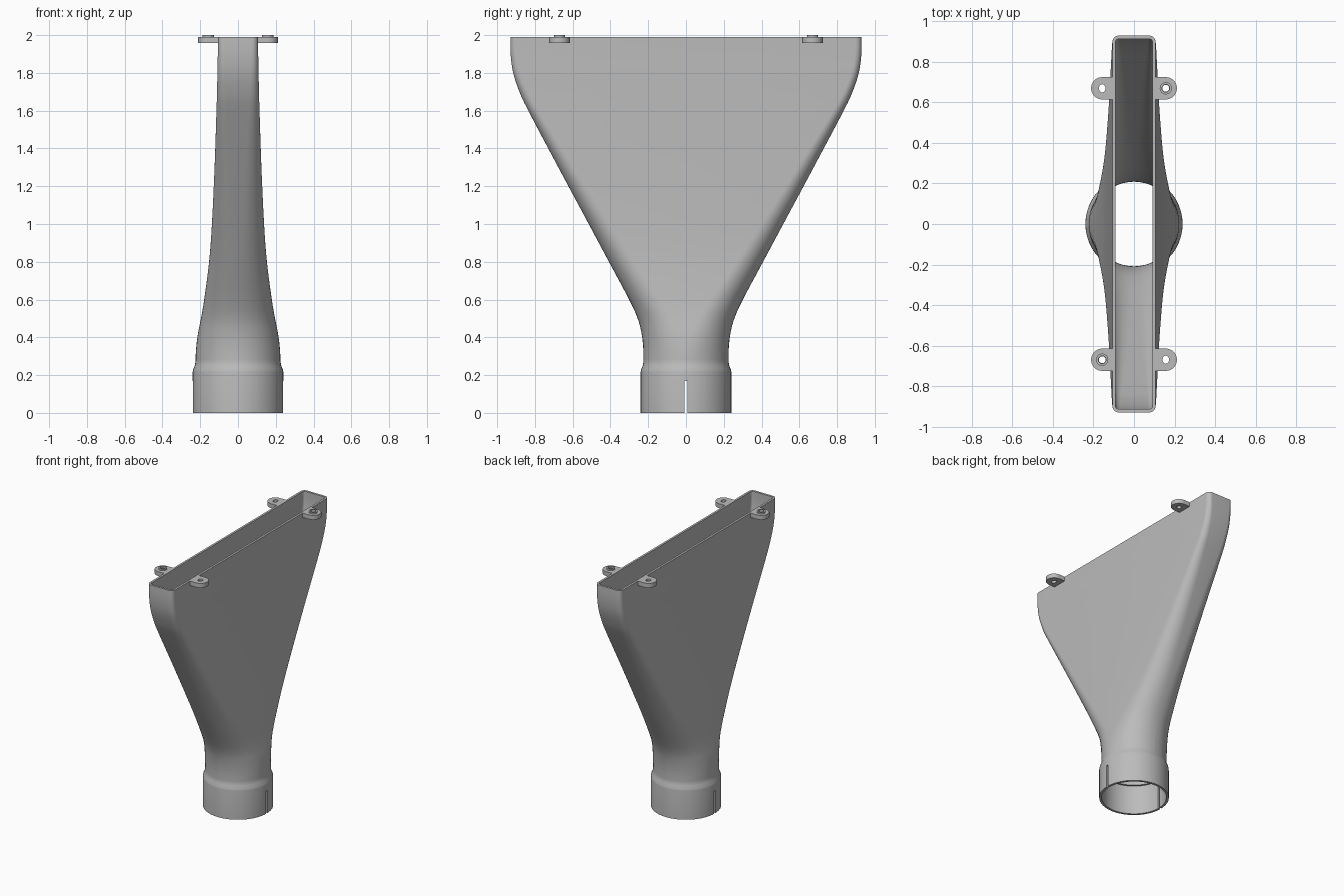
import bpy, bmesh, math

if "Cube" in bpy.data.objects:
    bpy.data.objects.remove(bpy.data.objects["Cube"], do_unlink=True)

grey = bpy.data.materials.new("plain_grey")
grey.use_nodes = True
colour = (0.5, 0.5, 0.5, 1)
grey.diffuse_color = colour
grey.node_tree.nodes["Principled BSDF"].inputs["Base Color"].default_value = colour

WALL = 0.016
TOP = 1.99


def activate(obj):
    bpy.ops.object.select_all(action='DESELECT')
    obj.select_set(True)
    bpy.context.view_layer.objects.active = obj


def add_mesh(name, bm):
    mesh = bpy.data.meshes.new(name)
    bm.to_mesh(mesh)
    bm.free()
    obj = bpy.data.objects.new(name, mesh)
    bpy.context.collection.objects.link(obj)
    mesh.materials.append(grey)
    return obj


def smooth_rows(rows, steps=4):
    """Catmull-Rom through the rows."""
    out = []
    for i in range(len(rows) - 1):
        a, b, c, d = (rows[min(max(i + k, 0), len(rows) - 1)] for k in (-1, 0, 1, 2))
        for s in range(steps):
            t = s / steps
            out.append(tuple(
                0.5 * (2 * q + (r - p) * t + (2 * p - 5 * q + 4 * r - u) * t * t
                       + (3 * q - p - 3 * r + u) * t ** 3)
                for p, q, r, u in zip(a, b, c, d)))
    return out + [rows[-1]]


def section(z, hx, hy, r, segs=12):
    """Rounded rectangle that becomes a circle when hx = hy = r."""
    points = []
    for q, (sx, sy) in enumerate([(1, 1), (-1, 1), (-1, -1), (1, -1)]):
        for k in range(segs + 1):
            a = (q + k / segs) * math.pi / 2
            points.append((sx * (hx - r) + r * math.cos(a), sy * (hy - r) + r * math.sin(a), z))
    return points


# Funnel sections: height, half width, half length, corner radius
funnel = smooth_rows([
    (0.27, 0.225, 0.225, 0.225), (0.34, 0.222, 0.226, 0.22),
    (0.42, 0.212, 0.235, 0.207), (0.5, 0.196, 0.256, 0.19),
    (0.6, 0.179, 0.301, 0.17), (0.8, 0.153, 0.408, 0.14),
    (1.0, 0.138, 0.515, 0.115), (1.3, 0.124, 0.676, 0.085),
    (1.6, 0.114, 0.835, 0.055), (1.7, 0.111, 0.882, 0.047),
    (1.8, 0.109, 0.915, 0.04), (1.9, 0.107, 0.929, 0.035), (TOP, 0.107, 0.93, 0.032)])

# Round collar below the funnel, with a step inside
collar = [(z, r, r, r) for z, r in [(0, 0.24), (0.215, 0.24), (0.23, 0.238), (0.25, 0.229)]]
outer = collar + funnel
inner = [(z, hx - WALL, hy - WALL, max(r - WALL, 0.014)) for z, hx, hy, r in funnel]
socket = [(0.22, 0.209, 0.209, 0.209), (0.22, 0.223, 0.223, 0.223), (0, 0.223, 0.223, 0.223)]
stations = outer + inner[::-1] + socket

bm = bmesh.new()
rings = [[bm.verts.new(p) for p in section(*s)] for s in stations]
for i, ring in enumerate(rings):
    after = rings[(i + 1) % len(rings)]
    for k in range(len(ring)):
        j = (k + 1) % len(ring)
        bm.faces.new((ring[k], ring[j], after[j], after[k]))
bmesh.ops.remove_doubles(bm, verts=bm.verts, dist=1e-5)
bmesh.ops.recalc_face_normals(bm, faces=bm.faces)
body = add_mesh("funnel_body", bm)

# Slots through both sides of the collar
bm = bmesh.new()
bmesh.ops.create_cube(bm, size=1)
cutter = add_mesh("slot_cutter", bm)
cutter.scale = (0.7, 0.014, 0.34)
cutter.hide_render = True
activate(body)
cut = body.modifiers.new("slots", 'BOOLEAN')
cut.object = cutter
cut.operation = 'DIFFERENCE'
cut.solver = 'EXACT'
bpy.ops.object.modifier_apply(modifier=cut.name)
bpy.data.objects.remove(cutter, do_unlink=True)
activate(body)
bpy.ops.object.shade_smooth_by_angle(angle=math.radians(35))


def circle(cx, cy, rx, ry, count=32):
    return [(cx + rx * math.cos(2 * math.pi * k / count),
             cy + ry * math.sin(2 * math.pi * k / count)) for k in range(count)]


def plate(name, outlines, z0, z1):
    """Flat plate with holes, from closed outlines."""
    curve = bpy.data.curves.new(name, 'CURVE')
    curve.dimensions = '2D'
    curve.fill_mode = 'BOTH'
    curve.extrude = (z1 - z0) / 2
    for outline in outlines:
        spline = curve.splines.new('POLY')
        spline.points.add(len(outline) - 1)
        for point, (x, y) in zip(spline.points, outline):
            point.co = (x, y, 0, 1)
        spline.use_cyclic_u = True
    obj = bpy.data.objects.new(name, curve)
    bpy.context.collection.objects.link(obj)
    obj.location.z = (z0 + z1) / 2
    curve.materials.append(grey)
    activate(obj)
    bpy.ops.object.convert(target='MESH')
    bpy.ops.object.shade_smooth_by_angle(angle=math.radians(35))


# Mounting tabs, two of them with a raised ring
for sx, side in ((1, "left"), (-1, "right")):
    for sy, end in ((1, "back"), (-1, "front")):
        cx, cy, r = 0.157 * sx, 0.67 * sy, 0.055
        arc = [(cx + sx * r * math.cos(a), cy + r * math.sin(a))
               for a in (math.pi * (k / 16 - 0.5) for k in range(17))]
        tab = [(0.1 * sx, cy - r)] + arc + [(0.1 * sx, cy + r)]
        raised = sx == sy
        hole = circle(cx, cy, 0.017 if raised else 0.016, 0.017 if raised else 0.02)
        plate(f"tab_{end}_{side}", [tab, hole], 1.957, TOP)
        if raised:
            plate(f"ring_{end}_{side}", [circle(cx, cy, 0.03, 0.03), circle(cx, cy, 0.019, 0.019)],
                  TOP - 0.005, 2.0)
